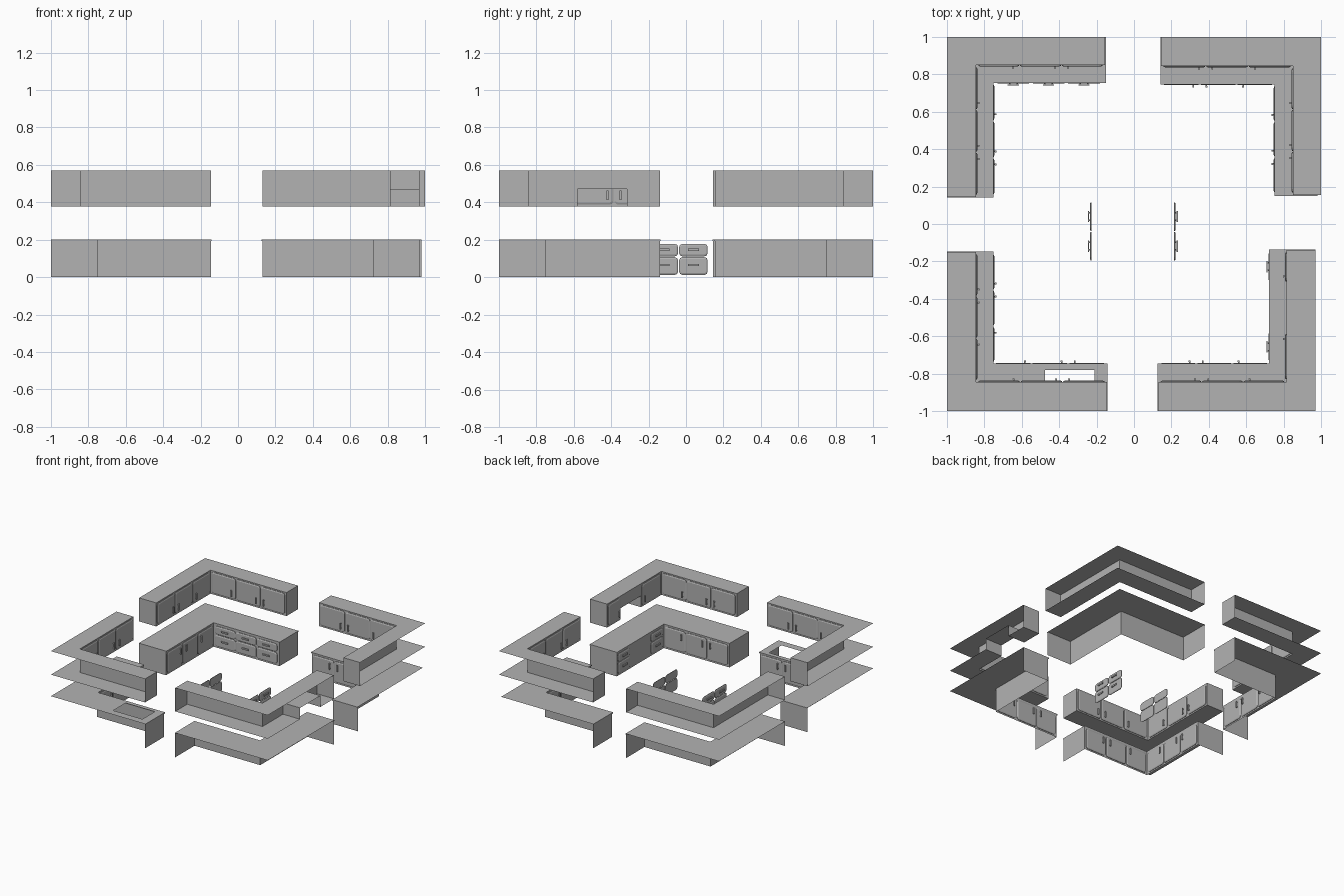
import bpy, bmesh, math

if "Cube" in bpy.data.objects:
    bpy.data.objects.remove(bpy.data.objects["Cube"])

grey = bpy.data.materials.new("cabinet_grey")
grey.diffuse_color = (.45, .45, .45, 1)
grey.use_nodes = True
grey.node_tree.nodes["Principled BSDF"].inputs["Base Color"].default_value = grey.diffuse_color


def finish(bm, name, closed=True):
    if closed:
        bmesh.ops.recalc_face_normals(bm, faces=bm.faces[:])
    me = bpy.data.meshes.new(name)
    bm.to_mesh(me)
    bm.free()
    me.materials.append(grey)
    ob = bpy.data.objects.new(name, me)
    bpy.context.collection.objects.link(ob)
    return ob


def sheets(name, polys, sx, sy):
    """Single-sided panels given in mirrored (all positive) coordinates."""
    bm = bmesh.new()
    for p in polys:
        pts = [(sx * x, sy * y, z) for x, y, z in p]
        if sx * sy < 0:
            pts.reverse()
        bm.faces.new([bm.verts.new(q) for q in pts])
    bmesh.ops.remove_doubles(bm, verts=bm.verts[:], dist=1e-5)
    return finish(bm, name, False)


def flat(x0, x1, y0, y1, z):
    return [(x0, y0, z), (x1, y0, z), (x1, y1, z), (x0, y1, z)]


def wall(a, b, z0, z1):
    return [(*a, z0), (*b, z0), (*b, z1), (*a, z1)]


def mapper(leg, sx, sy, front):
    # u runs along the cabinet leg, n points out of its front
    if leg == "y":
        return lambda u, n, z: (sx * u, sy * (front - n), z)
    return lambda u, n, z: (sx * (front - n), sy * u, z)


def box(bm, m, u0, u1, n0, n1, z0, z1):
    v = [bm.verts.new(m(u, n, z)) for z in (z0, z1)
         for u, n in ((u0, n0), (u1, n0), (u1, n1), (u0, n1))]
    for f in ((0, 1, 2, 3), (4, 5, 6, 7), (0, 1, 5, 4), (1, 2, 6, 5), (2, 3, 7, 6), (3, 0, 4, 7)):
        bm.faces.new([v[i] for i in f])


def panel(bm, m, u0, u1, z0, z1):
    """Slab with rounded corners and a bevelled rim."""
    rings, seg = [], 3
    for d, n in ((0, 0), (0, .004), (.009, .008)):
        r, ring = .018 - d, []
        a0, a1, b0, b1 = u0 + d + r, u1 - d - r, z0 + d + r, z1 - d - r
        for k, (cu, cz) in enumerate(((a1, b1), (a0, b1), (a0, b0), (a1, b0))):
            for i in range(seg):
                t = math.pi / 2 * (k + i / (seg - 1))
                ring.append(bm.verts.new(m(cu + r * math.cos(t), n, cz + r * math.sin(t))))
        rings.append(ring)
    count = 4 * seg
    for a, b in zip(rings, rings[1:]):
        for i in range(count):
            j = (i + 1) % count
            bm.faces.new((a[i], a[j], b[j], b[i]))
    bm.faces.new(rings[0])
    bm.faces.new(rings[-1])


def handle(bm, m, u, z, wide):
    hu, hz = (.03, .006) if wide else (.005, .026)
    box(bm, m, u - hu, u + hu, .013, .019, z - hz, z + hz)
    for s in (-1, 1):
        cu, cz = (u + s * .02, z) if wide else (u, z + s * .018)
        box(bm, m, cu - .004, cu + .004, .007, .014, cz - .004, cz + .004)


def fronts(name, m, items):
    """items: (u0, u1, z0, z1, handle_u, handle_z, wide)"""
    bm, hb = bmesh.new(), bmesh.new()
    for u0, u1, z0, z1, hu, hz, wide in items:
        panel(bm, m, u0, u1, z0, z1)
        handle(hb, m, hu, hz, wide)
    finish(bm, name + "_fronts")
    finish(hb, name + "_handles")


def drawers(cols):
    return [(a, b, z0, z1, (a + b) / 2, hz, True) for a, b in cols
            for z0, z1, hz in ((.012, .107, .065), (.111, .178, .147))]


def doors(e, i, z0, z1, hz):
    """Three doors from the open end e to the inner corner i."""
    w = (i - e - .02) / 3
    out = []
    for k in range(3):
        a, b = e + .01 + k * w + .003, e + .01 + (k + 1) * w - .003
        out.append((a, b, z0, z1, b - .032 if k == 0 else a + .032, hz, False))
    return out


# corner: signs, outer x/y, base front x/y, wall-unit front x/y, leg ends x/y
corners = {
    "back_left": (-1, 1, 1, 1, .755, .76, .845, .85, .155, .145),
    "back_right": (1, 1, 1, 1, .755, .75, .85, .845, .145, .155),
    "front_left": (-1, -1, 1, 1, .755, .75, .845, .845, .145, .15),
    "front_right": (1, -1, .97, 1, .727, .75, .815, .845, .13, .14),
}
for name, (sx, sy, ox, oy, bx, by, ux, uy, ex, ey) in corners.items():
    hood = name == "front_right"
    g0, g1, gz = .315, .58, .47

    # base unit: worktop, lip, front panels and end panels, open behind
    lx, ly, c = bx - .005, by - .005, .008
    wx = .98 if name == "back_right" else ox
    top = [flat(lx, wx, ey - .004, ly, .2)]
    if name == "front_left":
        h0, h1, k0, k1 = .21, .475, .78, .94
        top += [flat(ex - .004, h0, ly, oy, .2), flat(h1, ox, ly, oy, .2),
                flat(h0, h1, ly, k0, .2), flat(h0, h1, k1, oy, .2)]
    else:
        top += [flat(ex - .004, wx, ly, oy, .2)]
    top += [wall((lx, ly), (lx, ey - .004), .2 - c, .2), wall((ex - .004, ly), (lx, ly), .2 - c, .2),
            wall((lx, ey - .004), (wx, ey - .004), .2 - c, .2),
            wall((ex - .004, oy), (ex - .004, ly), .2 - c, .2)]
    sheets(name + "_worktop", top, sx, sy)
    sheets(name + "_base_body", [
        wall((bx, by), (bx, ey), 0, .2), wall((ex, by), (bx, by), 0, .2),
        wall((bx, ey), (wx, ey), 0, .2), wall((ex, oy), (ex, by), 0, .2)], sx, sy)

    # wall unit: top, bottom, fronts and ends, open behind
    z0, z1 = .377, .57
    body = [flat(ux, ox, ey, uy, z1), flat(ex, ox, uy, oy, z1),
            flat(ex, ox, uy, oy, z0)[::-1],
            wall((ex, uy), (ux, uy), z0, z1),
            wall((ux, ey), (ox, ey), z0, z1), wall((ex, oy), (ex, uy), z0, z1)]
    if hood:
        # raised section above the cooker
        body += [flat(ux, ox, ey, g0, z0)[::-1], flat(ux, ox, g0, g1, gz)[::-1],
                 flat(ux, ox, g1, uy, z0)[::-1],
                 wall((ux, g0), (ux, ey), z0, z1), wall((ux, g1), (ux, g0), gz, z1),
                 wall((ux, uy), (ux, g1), z0, z1),
                 wall((ox, g0), (ux, g0), z0, gz), wall((ux, g1), (ox, g1), z0, gz)]
    else:
        body += [flat(ux, ox, ey, uy, z0)[::-1], wall((ux, uy), (ux, ey), z0, z1)]
    sheets(name + "_wall_unit_body", body, sx, sy)

    # doors and drawers
    up, low = (.388, .56, .437), (.012, .183, .135)
    fronts(name + "_wall_unit_long", mapper("y", sx, sy, uy), doors(ex, ux, *up))
    side = doors(ey, uy, *up)
    if hood:
        side = [(ey + .012, g0 - .008, .388, .56, g0 - .035, .437, False),
                (g1 + .008, uy - .015, .388, .56, g1 + .035, .437, False)]
    fronts(name + "_wall_unit_side", mapper("x", sx, sy, ux), side)
    fronts(name + "_base_long", mapper("y", sx, sy, by),
           drawers([(.175, .36), (.364, .549), (.553, .738)]) if name == "back_left"
           else doors(ex, bx, *low))
    fronts(name + "_base_side", mapper("x", sx, sy, bx),
           drawers([(.152, .305), (.58, .733)]) if hood else doors(ey, by, *low))

# loose drawer fronts in the middle
cols = [(-.195, -.042), (-.037, .116)]
fronts("left_loose_drawer", mapper("x", 1, 1, -.228), drawers(cols))
fronts("right_loose_drawer", mapper("x", -1, 1, -.215), drawers(cols))
